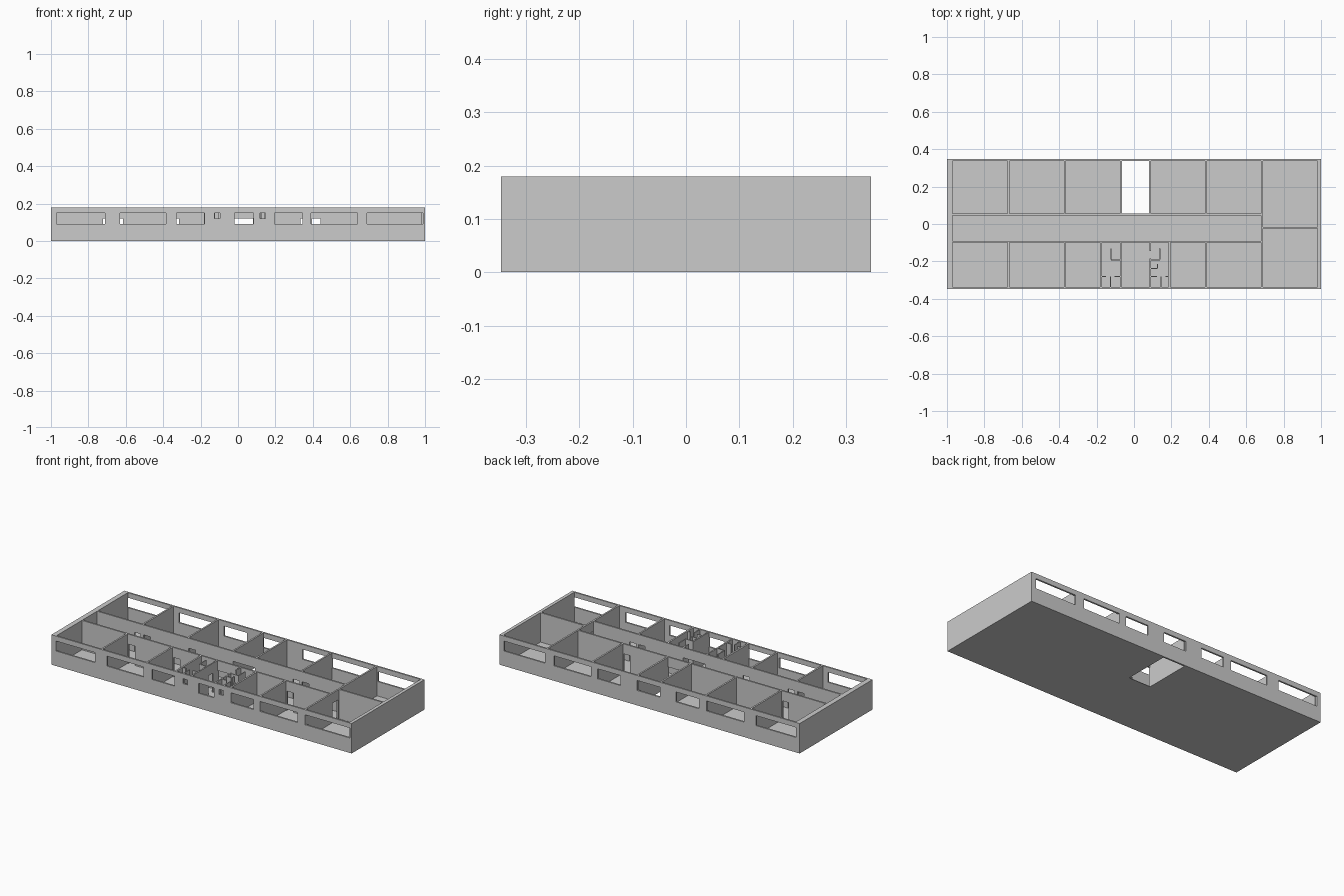
import bpy, bmesh
from mathutils import Vector

if "Cube" in bpy.data.objects:
    bpy.data.objects.remove(bpy.data.objects["Cube"])

H = 0.18            # wall height
DOOR = 0.12         # door head height
SILL, HEAD = 0.09, 0.15

grey = bpy.data.materials.new("plaster_grey")
grey.diffuse_color = (0.6, 0.6, 0.6, 1)
grey.use_nodes = True
grey.node_tree.nodes["Principled BSDF"].inputs["Base Color"].default_value = grey.diffuse_color


def wall(name, axis, pos, a, b, holes=(), z0=0.0, z1=H):
    """Flat wall along axis 'x' or 'y'; pos = (near, far) across it; holes = (u0, u1, z0, z1)."""
    us = sorted({a, b, *[u for h in holes for u in h[:2]]})
    zs = sorted({z0, z1, *[z for h in holes for z in h[2:]]})
    bm = bmesh.new()
    verts = {}

    def vert(u, z):
        if (u, z) not in verts:
            verts[u, z] = bm.verts.new((u, pos[0], z) if axis == 'x' else (pos[0], u, z))
        return verts[u, z]

    for u0, u1 in zip(us, us[1:]):
        for w0, w1 in zip(zs, zs[1:]):
            cu, cz = (u0 + u1) / 2, (w0 + w1) / 2
            if any(h[0] < cu < h[1] and h[2] < cz < h[3] for h in holes):
                continue
            bm.faces.new([vert(u0, w0), vert(u1, w0), vert(u1, w1), vert(u0, w1)])
    # thicken the pierced sheet into a solid wall
    ext = bmesh.ops.extrude_face_region(bm, geom=bm.faces[:], use_keep_orig=True)
    t = pos[1] - pos[0]
    moved = [g for g in ext["geom"] if isinstance(g, bmesh.types.BMVert)]
    bmesh.ops.translate(bm, verts=moved, vec=Vector((0, t, 0) if axis == 'x' else (t, 0, 0)))
    bmesh.ops.recalc_face_normals(bm, faces=bm.faces[:])
    me = bpy.data.meshes.new(name)
    bm.to_mesh(me)
    bm.free()
    me.materials.append(grey)
    ob = bpy.data.objects.new(name, me)
    bpy.context.collection.objects.link(ob)
    return ob


def windows(spans):
    return [(u0, u1, SILL, HEAD) for u0, u1 in spans]


def doors(spans):
    return [(u0, u1, 0.0, DOOR) for u0, u1 in spans]


T = 0.01
YO, YI = 0.347, 0.337       # outer and inner face of the long walls
CN, CS = 0.045, -0.09       # corridor north and south faces

# outer walls with window openings
front = windows([(-0.97, -0.71), (-0.63, -0.385), (-0.33, -0.18), (-0.02, 0.083),
                 (0.195, 0.345), (0.39, 0.638), (0.69, 0.99)])
front += [(-0.125, -0.095, 0.12, HEAD), (0.118, 0.147, 0.12, HEAD)]   # washroom windows
back = windows([(-0.975, -0.71), (-0.63, -0.38), (-0.33, -0.175), (-0.07, 0.083),
                (0.193, 0.345), (0.39, 0.637), (0.695, 0.97)])
wall("front_wall", 'x', (-YO, -YI), -1, 1, front)
wall("back_wall", 'x', (YI, YO), -1, 1, back)
wall("left_end_wall", 'y', (-1, -0.97), -YI, YI)
wall("right_end_wall", 'y', (0.98, 1), -YI, YI)

# corridor walls: doors sit in pairs beside the room partitions
room_doors = [(-0.722, -0.68), (-0.66, -0.615), (-0.36, -0.315), (0.335, 0.378), (0.395, 0.44)]
stair = (-0.065, 0.083)
wall("corridor_north_wall", 'x', (CN, CN + T), -0.97, 0.68, doors(room_doors + [stair]))
wall("corridor_south_wall", 'x', (CS - T, CS), -0.97, 0.68, doors(room_doors + [stair]))
wall("corridor_end_wall", 'y', (0.68, 0.69), -YI, YI, doors([(-0.085, -0.035), (-0.012, 0.03)]))
wall("end_room_divider", 'x', (-0.025, -0.015), 0.69, 0.98)

# partitions between rooms
for i, x in enumerate([-0.67, -0.37, -0.07, 0.085, 0.385]):
    wall(f"north_partition_{i}", 'y', (x - T / 2, x + T / 2), CN + T, YI)
for i, x in enumerate([-0.67, -0.37, -0.177, 0.19, 0.385]):
    wall(f"south_partition_{i}", 'y', (x - T / 2, x + T / 2), -YI, CS - T)
wall("lobby_left_wall", 'y', (-0.075, -0.067), -YI, CS - T, doors([(-0.185, -0.14)]))
wall("lobby_right_wall", 'y', (0.082, 0.09), -YI, CS - T, [(-0.185, -0.145, 0, H)])

# washroom screens and cubicles: axis, centre, start, end
screens = [('y', -0.122, -0.19, -0.13), ('x', -0.193, -0.122, -0.075),
           ('x', -0.28, -0.172, -0.15), ('x', -0.28, -0.105, -0.075), ('y', -0.125, -YI, -0.28),
           ('y', 0.138, -0.19, -0.13), ('x', -0.193, 0.09, 0.14),
           ('y', 0.125, -0.237, -0.215), ('x', -0.237, 0.09, 0.122),
           ('x', -0.28, 0.09, 0.122), ('x', -0.28, 0.168, 0.185), ('y', 0.145, -YI, -0.28)]
for i, (axis, c, a, b) in enumerate(screens):
    wall(f"washroom_screen_{i}", axis, (c - 0.003, c + 0.003), a, b, z1=H)

# floor slabs, leaving the stairwell open
F = 0.003
wall("floor_south", 'x', (-YI, CN + T), -0.97, 0.98, z1=F)
wall("floor_north_left", 'x', (CN + T, YI), -0.97, -0.07, z1=F)
wall("floor_north_right", 'x', (CN + T, YI), 0.085, 0.98, z1=F)
